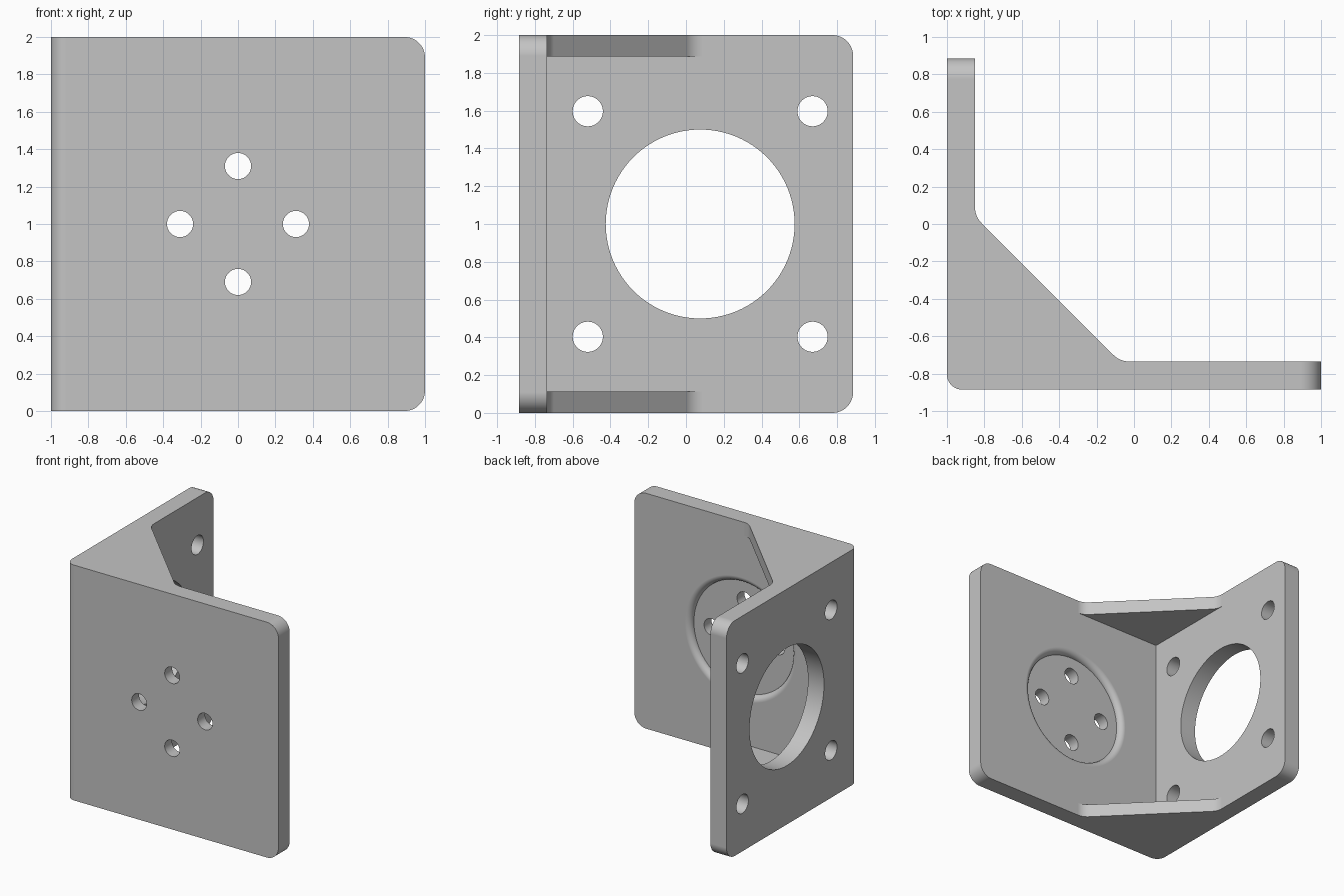
import bpy, bmesh, math
from mathutils import Vector, Matrix

cube = bpy.data.objects.get("Cube")
if cube:
    bpy.data.objects.remove(cube, do_unlink=True)

HALF_Y = 0.885          # half depth
WALL = 0.15             # plate thickness
IN_X, IN_Y = -1 + WALL, -HALF_Y + WALL
GUSSET = 0.113          # gusset thickness
DIAG = -0.81            # gusset edge lies on x + y = DIAG

grey = bpy.data.materials.new("plain grey")
grey.use_nodes = True
grey.diffuse_color = (0.55, 0.55, 0.55, 1)
grey.node_tree.nodes["Principled BSDF"].inputs["Base Color"].default_value = grey.diffuse_color


def fillet(corners, steps=10):
    """Round each (x, y, radius) corner of a closed outline."""
    out = []
    for i, (x, y, r) in enumerate(corners):
        p = Vector((x, y))
        if not r:
            out.append(p)
            continue
        a = (Vector(corners[i - 1][:2]) - p).normalized()
        b = (Vector(corners[(i + 1) % len(corners)][:2]) - p).normalized()
        half = a.angle(b) / 2
        centre = p + (a + b).normalized() * r / math.sin(half)
        start = p + a * r / math.tan(half) - centre
        end = p + b * r / math.tan(half) - centre
        turn = start.angle_signed(end)
        for k in range(steps + 1):
            out.append(centre + Matrix.Rotation(-turn * k / steps, 2) @ start)
    return out


def make_object(name, bm):
    bmesh.ops.recalc_face_normals(bm, faces=bm.faces[:])
    mesh = bpy.data.meshes.new(name)
    bm.to_mesh(mesh)
    bm.free()
    mesh.materials.append(grey)
    obj = bpy.data.objects.new(name, mesh)
    bpy.context.collection.objects.link(obj)
    return obj


def lathe(name, profile, origin, axis, sides):
    """Closed solid of (radius, distance) rings stacked along an axis."""
    bm = bmesh.new()
    rings = []
    for r, d in profile:
        rings.append([bm.verts.new((r * math.cos(t), r * math.sin(t), d))
                      for t in (math.tau * k / sides for k in range(sides))])
    for lo, hi in zip(rings, rings[1:]):
        for k in range(sides):
            n = (k + 1) % sides
            bm.faces.new((lo[k], lo[n], hi[n], hi[k]))
    bm.faces.new(rings[0][::-1])
    bm.faces.new(rings[-1])
    turn = Vector((0, 0, 1)).rotation_difference(Vector(axis)).to_matrix().to_4x4()
    bm.transform(Matrix.Translation(origin) @ turn)
    return make_object(name, bm)


# Solid corner body: plan outline with gusset diagonal, extruded upward
plan = fillet([(-1, -HALF_Y, 0.08), (1, -HALF_Y, 0), (1, IN_Y, 0),
               (DIAG - IN_Y, IN_Y, 0.12), (IN_X, DIAG - IN_X, 0.12),
               (IN_X, HALF_Y, 0), (-1, HALF_Y, 0)])
bm = bmesh.new()
base = bm.faces.new([bm.verts.new((p.x, p.y, 0)) for p in plan])
top = bmesh.ops.extrude_face_region(bm, geom=[base])["geom"]
bmesh.ops.translate(bm, vec=(0, 0, 2), verts=[v for v in top if isinstance(v, bmesh.types.BMVert)])

# Round the free corners of both plates
bmesh.ops.recalc_face_normals(bm, faces=bm.faces[:])
corners = [e for e in bm.edges
           if abs(e.verts[0].co.z - e.verts[1].co.z) < 1e-4
           and (all(v.co.x > 0.999 for v in e.verts)
                or all(v.co.y > HALF_Y - 0.001 for v in e.verts))]
bmesh.ops.bevel(bm, geom=corners, offset=0.11, segments=12, profile=0.5, affect='EDGES')
bracket = make_object("corner_bracket", bm)

# Pocket between the two gussets
bm = bmesh.new()
bmesh.ops.create_cube(bm, size=1)
bmesh.ops.scale(bm, vec=(3, 3, 2 - 2 * GUSSET), verts=bm.verts[:])
bmesh.ops.translate(bm, vec=(IN_X + 1.5, IN_Y + 1.5, 1), verts=bm.verts[:])
cutters = [make_object("pocket_cutter", bm)]

# Shallow round recess with a rounded rim, on the inside of the front plate
rim, floor_r = 0.05, 0.475
profile = [(floor_r + rim * (1 - math.cos(a)), IN_Y - rim + rim * math.sin(a))
           for a in (math.pi / 2 * k / 8 for k in range(9))]
profile.append((floor_r + rim, IN_Y + 0.1))
cutters.append(lathe("recess_cutter", profile, (0, 0, 1), (0, 1, 0), 96))

# Four screw holes in the front plate
for dx, dz in ((1, 0), (-1, 0), (0, 1), (0, -1)):
    cutters.append(lathe("front_hole_cutter", [(0.07, -0.2), (0.07, 0.3)],
                         (0.31 * dx, -HALF_Y, 1 + 0.31 * dz), (0, 1, 0), 40))

# Large opening and four screw holes in the side plate
cutters.append(lathe("opening_cutter", [(0.5, -0.1), (0.5, 0.3)], (-1, 0.075, 1), (1, 0, 0), 96))
for sy in (-1, 1):
    for sz in (-1, 1):
        cutters.append(lathe("side_hole_cutter", [(0.08, -0.1), (0.08, 0.3)],
                             (-1, 0.075 + 0.595 * sy, 1 + 0.597 * sz), (1, 0, 0), 40))

# Cut everything, bake the result and drop the cutters
for c in cutters:
    mod = bracket.modifiers.new(c.name, 'BOOLEAN')
    mod.operation, mod.solver, mod.object = 'DIFFERENCE', 'EXACT', c
graph = bpy.context.evaluated_depsgraph_get()
baked = bpy.data.meshes.new_from_object(bracket.evaluated_get(graph))
bracket.modifiers.clear()
bracket.data = baked
for c in cutters:
    bpy.data.objects.remove(c, do_unlink=True)

# Smooth shading with sharp edges kept
bpy.ops.object.select_all(action='DESELECT')
bracket.select_set(True)
bpy.context.view_layer.objects.active = bracket
bpy.ops.object.shade_smooth_by_angle(angle=math.radians(30))
weighted = bracket.modifiers.new("weighted_normals", 'WEIGHTED_NORMAL')
weighted.keep_sharp = True
